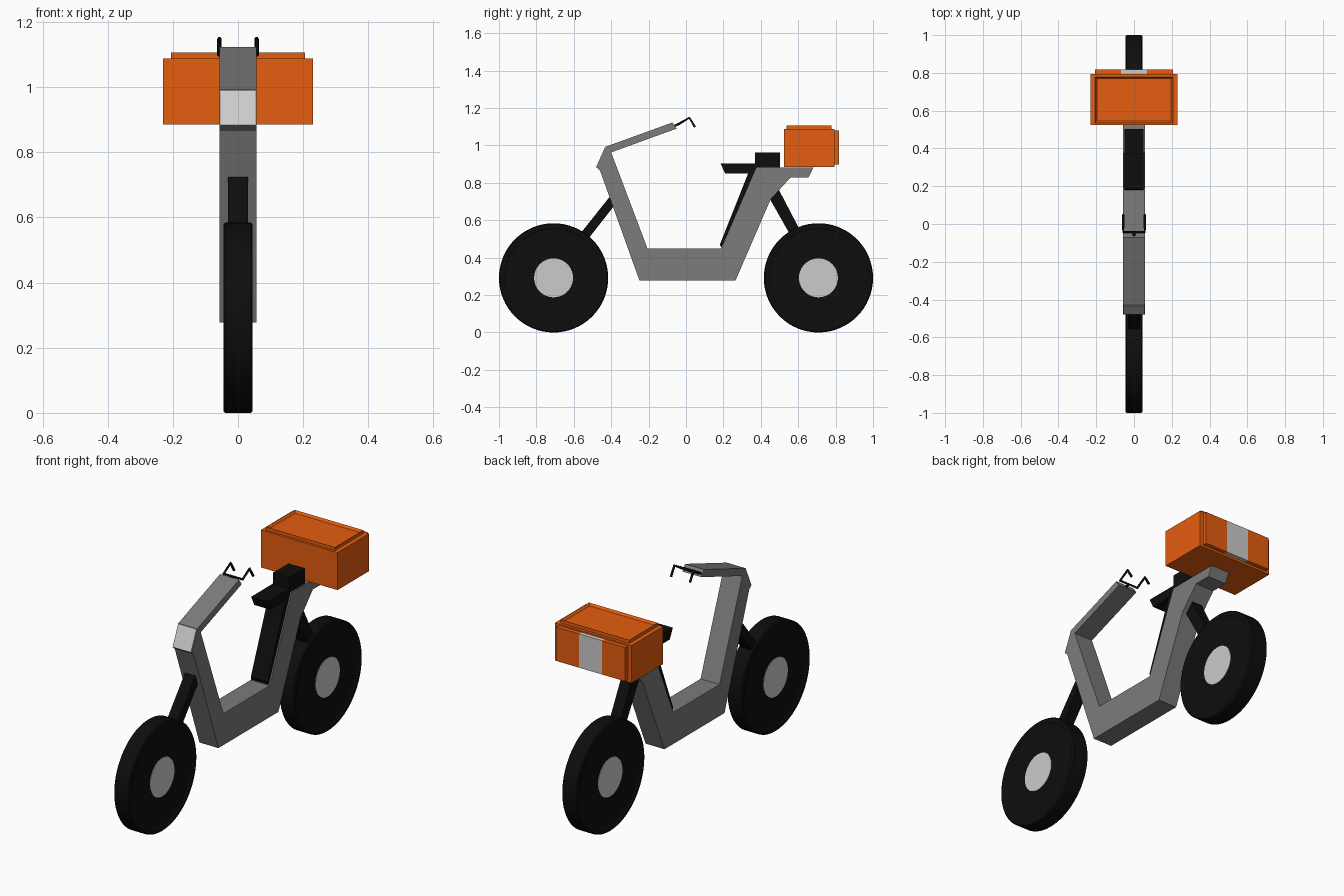
import bpy, bmesh, math
from mathutils import Matrix, Vector

if "Cube" in bpy.data.objects:
    bpy.data.objects.remove(bpy.data.objects["Cube"])


def material(name, r, g, b):
    m = bpy.data.materials.new(name)
    m.diffuse_color = (r, g, b, 1)
    m.use_nodes = True
    m.node_tree.nodes["Principled BSDF"].inputs["Base Color"].default_value = m.diffuse_color
    return m


GREY = material("frame_grey", 0.2, 0.2, 0.2)
LIGHT = material("light_grey", 0.6, 0.6, 0.6)
BLACK = material("black", 0.004, 0.004, 0.004)
ORANGE = material("orange", 0.78, 0.11, 0.005)


def finish(name, bm, mat):
    bmesh.ops.recalc_face_normals(bm, faces=bm.faces)
    me = bpy.data.meshes.new(name)
    bm.to_mesh(me)
    bm.free()
    me.materials.append(mat)
    ob = bpy.data.objects.new(name, me)
    bpy.context.collection.objects.link(ob)
    return ob


def prism(name, profile, half, mat):
    """Side profile in (y, z), extruded across x."""
    bm = bmesh.new()
    face = bm.faces.new([bm.verts.new((-half, y, z)) for y, z in profile])
    ext = bmesh.ops.extrude_face_region(bm, geom=[face])
    moved = [g for g in ext["geom"] if isinstance(g, bmesh.types.BMVert)]
    bmesh.ops.translate(bm, verts=moved, vec=(2 * half, 0, 0))
    return finish(name, bm, mat)


def block(name, lo, hi, mat, rim=0, depth=0):
    """Box between two corners, with an optional recess in the top."""
    lo, hi = Vector(lo), Vector(hi)
    bm = bmesh.new()
    bmesh.ops.create_cube(bm, size=1, matrix=Matrix.Translation((lo + hi) / 2)
                          @ Matrix.Diagonal((*(hi - lo), 1)))
    if rim:
        bm.normal_update()
        top = max(bm.faces, key=lambda f: f.calc_center_median().z)
        bmesh.ops.inset_region(bm, faces=[top], thickness=rim)
        bmesh.ops.translate(bm, verts=top.verts[:], vec=(0, 0, -depth))
    return finish(name, bm, mat)


def lathe(name, profile, y, z, mat):
    """Profile in (x, radius), spun round an axle along x."""
    bm = bmesh.new()
    vs = [bm.verts.new((x, 0, r)) for x, r in profile]
    es = [bm.edges.new(p) for p in zip(vs, vs[1:])]
    bmesh.ops.spin(bm, geom=vs + es, axis=(1, 0, 0), cent=(0, 0, 0),
                   angle=math.tau, steps=64, use_duplicate=False)
    bmesh.ops.remove_doubles(bm, verts=bm.verts, dist=0.0001)
    bmesh.ops.translate(bm, verts=bm.verts, vec=(0, y, z))
    ob = finish(name, bm, mat)
    bpy.ops.object.select_all(action="DESELECT")
    ob.select_set(True)
    bpy.context.view_layer.objects.active = ob
    bpy.ops.object.shade_smooth_by_angle(angle=math.radians(30))
    return ob


# Wheels: tyre with shallow sidewall step, and a hub disc
half_tyre = [(0.04, 0.1), (0.04, 0.26), (0.045, 0.268), (0.045, 0.287), (0.04, 0.292)]
tyre = half_tyre + [(-x, r) for x, r in reversed(half_tyre)]
tyre.append(tyre[0])
for side, y in (("front", -0.708), ("rear", 0.708)):
    lathe(side + "_tyre", tyre, y, 0.292, BLACK)
    lathe(side + "_hub", [(0.042, 0), (0.042, 0.104), (-0.042, 0.104), (-0.042, 0)],
          y, 0.292, LIGHT)

# Main frame, one bent slab
prism("frame", [(-0.072, 1.123), (-0.05, 1.09), (-0.40, 0.963), (-0.206, 0.449),
                (0.19, 0.449), (0.377, 0.882), (0.682, 0.882), (0.655, 0.829),
                (0.559, 0.829), (0.452, 0.711), (0.265, 0.278), (-0.249, 0.278),
                (-0.46, 0.866), (-0.479, 0.882), (-0.43, 0.993)], 0.057, GREY)

# Headlight panel on the sloping nose
prism("headlight", [(-0.480, 0.886), (-0.434, 0.989), (-0.43, 0.985), (-0.474, 0.884)],
      0.054, LIGHT)

# Forks running from frame into tyres
prism("front_fork", [(-0.39, 0.748), (-0.60, 0.485), (-0.56, 0.453), (-0.35, 0.721)],
      0.031, BLACK)
prism("rear_fork", [(0.485, 0.785), (0.62, 0.527), (0.575, 0.49), (0.445, 0.72)],
      0.031, BLACK)

# Seat, back block and the pad down the seat post
prism("seat", [(0.184, 0.904), (0.375, 0.904), (0.375, 0.85), (0.21, 0.85)], 0.05, BLACK)
block("seat_back", (-0.05, 0.37, 0.87), (0.05, 0.502, 0.963), BLACK)
prism("seat_post_pad", [(0.336, 0.86), (0.181, 0.47), (0.19, 0.452), (0.37, 0.86)],
      0.05, BLACK)

# Cargo box with recessed lid and a three-part rear panel
block("cargo_box", (-0.23, 0.524, 0.885), (0.23, 0.794, 1.088), ORANGE)
block("cargo_lid", (-0.206, 0.536, 1.08), (0.206, 0.779, 1.106), ORANGE, 0.014, 0.012)
for name, a, b, mat in (("rear_panel_left", -0.207, -0.07, ORANGE),
                        ("rear_panel_middle", -0.07, 0.07, LIGHT),
                        ("rear_panel_right", 0.07, 0.207, ORANGE)):
    block(name, (a, 0.79, 0.897), (b, 0.817, 1.08), mat)

# Handlebar: cross bar with two bent grips, and a short stem
curve = bpy.data.curves.new("handlebar", "CURVE")
curve.dimensions = "3D"
curve.bevel_depth = 0.007
curve.bevel_resolution = 1
curve.use_fill_caps = True
grip = [(0.057, 0.048, 1.098), (0.057, 0.018, 1.148), (0.057, -0.042, 1.113)]
for path in (grip + [(-x, y, z) for x, y, z in reversed(grip)],
             [(0, -0.07, 1.10), (0, -0.042, 1.113)]):
    spline = curve.splines.new("POLY")
    spline.points.add(len(path) - 1)
    for p, co in zip(spline.points, path):
        p.co = (*co, 1)
curve.materials.append(BLACK)
bpy.context.collection.objects.link(bpy.data.objects.new("handlebar", curve))
